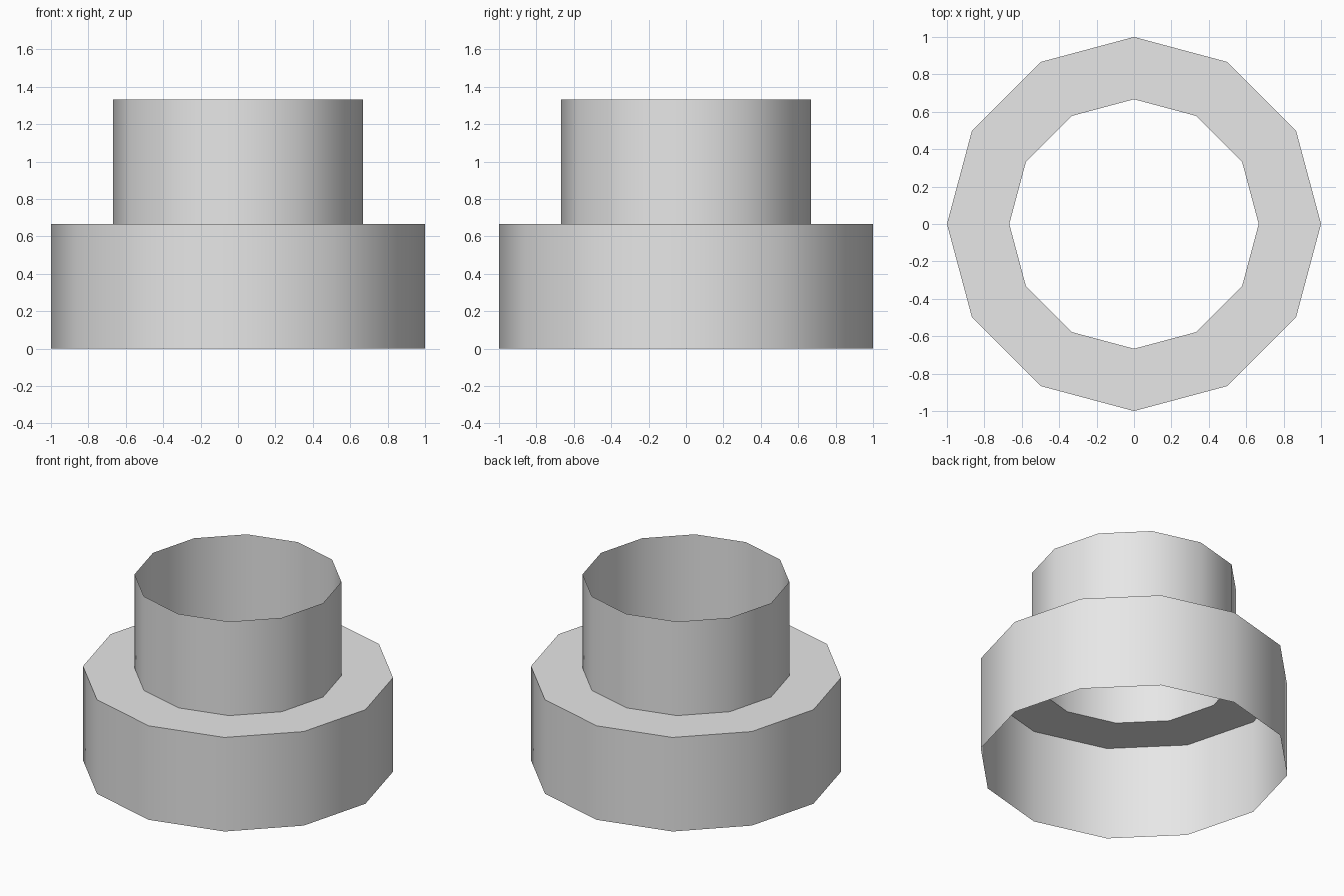
import bpy, bmesh
from math import cos, sin, tau, radians

SIDES = 12
OUTER, INNER = 1.0, 0.667
STEP, TOP = 0.667, 1.333

cube = bpy.data.objects.get("Cube")
if cube:
    bpy.data.objects.remove(cube, do_unlink=True)

# Single plain grey
grey = bpy.data.materials.new("light_grey")
grey.use_nodes = True
colour = (0.8, 0.8, 0.8, 1.0)
grey.diffuse_color = colour
grey.node_tree.nodes["Principled BSDF"].inputs["Base Color"].default_value = colour

# Open shell: outer wall, flat shoulder and inner collar share one profile
profile = [(OUTER, 0), (OUTER, STEP), (INNER, STEP), (INNER, TOP)]
bm = bmesh.new()
rings = [[bm.verts.new((r * cos(tau * i / SIDES), r * sin(tau * i / SIDES), z))
          for i in range(SIDES)] for r, z in profile]
for low, high in zip(rings, rings[1:]):
    for i in range(SIDES):
        j = (i + 1) % SIDES
        bm.faces.new((low[i], low[j], high[j], high[i]))

mesh = bpy.data.meshes.new("stepped_collar")
bm.to_mesh(mesh)
bm.free()
mesh.materials.append(grey)
collar = bpy.data.objects.new("stepped_collar", mesh)
bpy.context.collection.objects.link(collar)

# Smooth walls with crisp edges at the shoulder
bpy.ops.object.select_all(action="DESELECT")
collar.select_set(True)
bpy.context.view_layer.objects.active = collar
bpy.ops.object.shade_smooth_by_angle(angle=radians(40))
